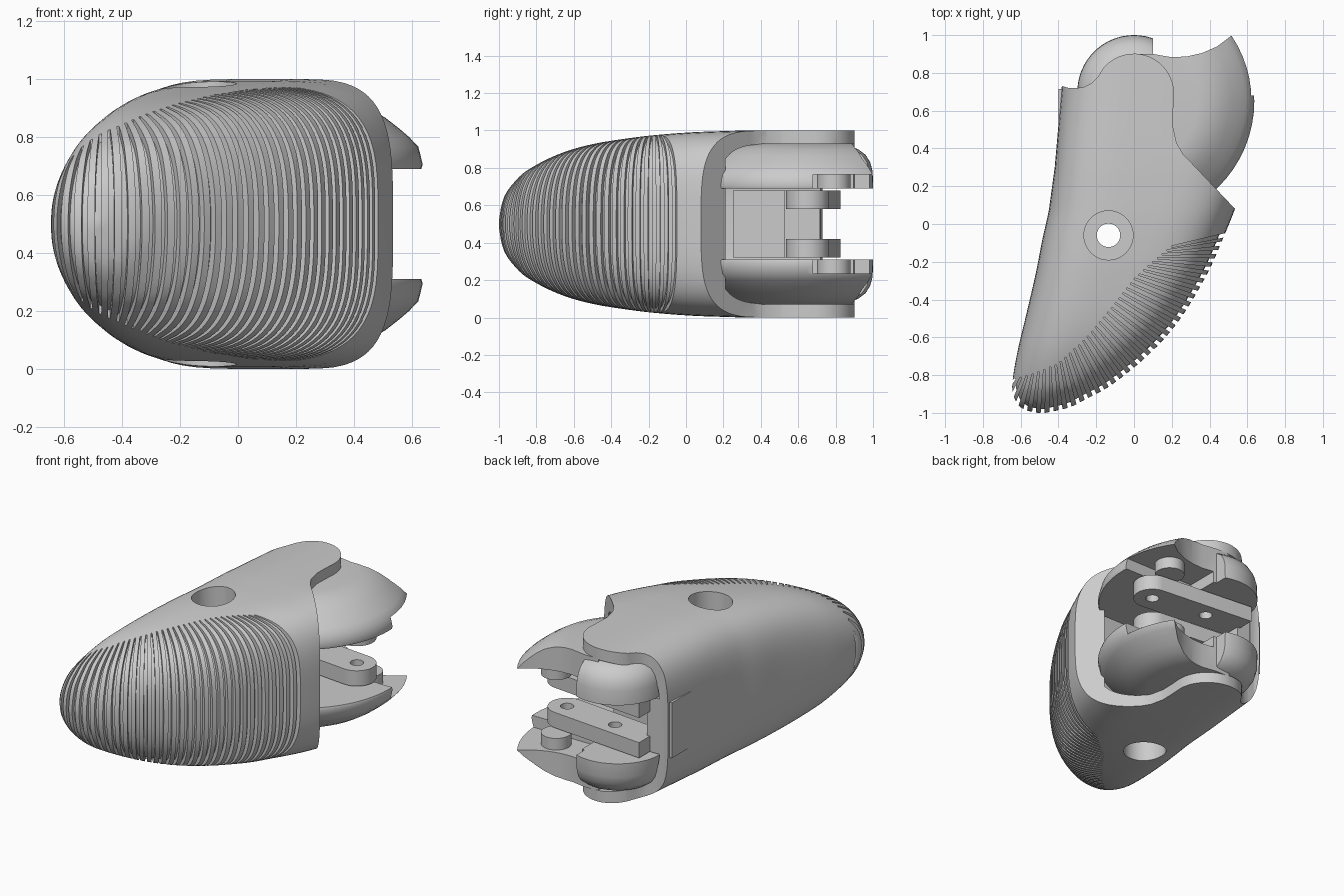
import bpy, bmesh, math
from mathutils import Vector

if "Cube" in bpy.data.objects:
    bpy.data.objects.remove(bpy.data.objects["Cube"])

# All meshes are built around the mid plane (z = 0) and lifted by 0.5
MID = 0.5


def finish(name, bm):
    bmesh.ops.recalc_face_normals(bm, faces=bm.faces)
    me = bpy.data.meshes.new(name)
    bm.to_mesh(me)
    bm.free()
    ob = bpy.data.objects.new(name, me)
    bpy.context.collection.objects.link(ob)
    ob.location.z = MID
    return ob


def add_prism(bm, pts, z0, z1):
    lo = [bm.verts.new((x, y, z0)) for x, y in pts]
    hi = [bm.verts.new((x, y, z1)) for x, y in pts]
    bm.faces.new(lo)
    bm.faces.new(hi)
    n = len(pts)
    for i in range(n):
        j = (i + 1) % n
        bm.faces.new((lo[i], lo[j], hi[j], hi[i]))


def prism(name, pts, z0, z1):
    bm = bmesh.new()
    add_prism(bm, pts, z0, z1)
    return finish(name, bm)


def box(name, x0, x1, y0, y1, z0, z1):
    return prism(name, [(x0, y0), (x1, y0), (x1, y1), (x0, y1)], z0, z1)


def arc(cx, cy, r, a0, a1, n):
    return [(cx + r * math.cos(math.radians(a0 + (a1 - a0) * i / n)),
             cy + r * math.sin(math.radians(a0 + (a1 - a0) * i / n))) for i in range(n + 1)]


def cylinder(name, cx, cy, r, z0, z1):
    return prism(name, arc(cx, cy, r, 0, 360, 40)[:-1], z0, z1)


def dome(name, cx, cy, profile, seg=64):
    # stacked rings of (radius, z), capped at both ends
    bm = bmesh.new()
    rings = []
    for r, z in profile:
        rings.append([bm.verts.new((x, y, z)) for x, y in arc(cx, cy, r, 0, 360, seg)[:-1]])
    for a, b in zip(rings, rings[1:]):
        for i in range(seg):
            j = (i + 1) % seg
            bm.faces.new((a[i], a[j], b[j], b[i]))
    bm.faces.new(rings[0])
    bm.faces.new(rings[-1])
    return finish(name, bm)


def boolean(ob, cutter, op='DIFFERENCE'):
    m = ob.modifiers.new('cut', 'BOOLEAN')
    m.operation, m.solver, m.object = op, 'EXACT', cutter
    apply_all(ob)
    bpy.data.objects.remove(cutter)


def select(ob):
    bpy.ops.object.select_all(action='DESELECT')
    bpy.context.view_layer.objects.active = ob
    ob.select_set(True)


def apply_all(ob):
    select(ob)
    for m in list(ob.modifiers):
        bpy.ops.object.modifier_apply(modifier=m.name)


def smooth(ob, angle=35):
    select(ob)
    bpy.ops.object.shade_smooth_by_angle(angle=math.radians(angle))


def mirror(ob):
    m = ob.modifiers.new('mirror', 'MIRROR')
    m.use_axis = (False, False, True)
    m.use_mirror_merge = False
    apply_all(ob)


# Fingertip sections: y, left x, right x, half height, roundness exponent
KEYS = [(-1, -.51, -.47, .02, 2), (-.99, -.56, -.42, .085, 2), (-.97, -.6, -.34, .15, 2),
        (-.93, -.63, -.26, .21, 2.1), (-.86, -.645, -.13, .28, 2.3), (-.69, -.62, .08, .37, 2.7),
        (-.51, -.578, .24, .425, 3), (-.26, -.52, .39, .465, 3.4), (-.08, -.485, .47, .483, 3.5),
        (.08, -.45, .535, .493, 3.7), (.3, -.42, .61, .5, 4), (1.1, -.35, .8, .5, 4)]


def fingertip(name, d=0.0, seg=72, sub=4):
    # superellipse loft along y, shrunk by d
    rows = []
    for i in range(len(KEYS) - 1):
        p1, p2 = KEYS[i], KEYS[i + 1]
        for s in range(sub):
            t = s / sub
            if i == 0 or i >= len(KEYS) - 3:
                rows.append([a + (b - a) * t for a, b in zip(p1, p2)])
            else:
                p0, p3 = KEYS[i - 1], KEYS[i + 2]
                h = p2[0] - p1[0]
                row = []
                for a0, a, b, b0 in zip(p0, p1, p2, p3):
                    m1 = (b - a0) / (p2[0] - p0[0]) * h
                    m2 = (b0 - a) / (p3[0] - p1[0]) * h
                    row.append((2*t**3 - 3*t*t + 1)*a + (t**3 - 2*t*t + t)*m1
                               + (3*t*t - 2*t**3)*b + (t**3 - t*t)*m2)
                rows.append(row)
    rows.append(list(KEYS[-1]))
    bm = bmesh.new()
    rings = []
    for y, xl, xr, h, e in rows:
        c, a = (xl + xr) / 2, (xr - xl) / 2
        a, h = a * a / (a + d), h * h / (h + d)
        ring = []
        for k in range(seg):
            u = 2 * math.pi * (k + .5) / seg
            cu, su = math.cos(u), math.sin(u)
            ring.append(bm.verts.new((c + a * math.copysign(abs(cu) ** (2 / e), cu), y + d,
                                      h * math.copysign(abs(su) ** (2 / e), su))))
        rings.append(ring)
    for p, q in zip(rings, rings[1:]):
        for i in range(seg):
            j = (i + 1) % seg
            bm.faces.new((p[i], p[j], q[j], q[i]))
    bm.faces.new(rings[0])
    bm.faces.new(rings[-1])
    return finish(name, bm)


def resample(pts, n):
    v = [Vector(p) for p in pts]
    lens = [(b - a).length for a, b in zip(v, v[1:])]
    out = []
    for k in range(n):
        s, i = sum(lens) * k / (n - 1), 0
        while i < len(lens) - 1 and s > lens[i]:
            s -= lens[i]
            i += 1
        out.append(v[i].lerp(v[i + 1], min(1, s / lens[i])))
    return out


# Fan of grip grooves: tapered slabs with the inner core removed from each
starts = resample([(.2, -.12), (.1, -.2), (0, -.29), (-.1, -.42), (-.25, -.6), (-.4, -.74),
                   (-.55, -.8), (-.63, -.82)], 35)
ends = resample([(.48, -.06), (.39, -.26), (.24, -.51), (.08, -.69), (-.13, -.86), (-.26, -.93),
                 (-.5, -1), (-.62, -.95), (-.67, -.87)], 35)
bm = bmesh.new()
for a, b in zip(starts, ends):
    f = (b - a).normalized()
    s = Vector((-f.y, f.x))
    b = b + f * .06
    add_prism(bm, [a - s * .004, b - s * .012, b + s * .012, a + s * .004], -.7, .7)
grooves = finish('groove_cutter', bm)

# Shell with side ears, cut to its top outline, then refilled under the grooves
outline = [(-.9, -1.3), (.8, -1.3), (.8, 0), (.535, .08), (.26, .37), (.225, .43), (.205, .52), (.207, .6)]
outline += arc(0, .69, .212, 0, 140, 16)
outline += [(-.19, .78), (-.225, .745), (-.26, .727), (-.3, .72), (-.345, .72), (-.38, .73), (-.9, .73)]
shell = fingertip('fingertip_shell')
boolean(shell, prism('outline_cutter', outline, -.8, .8), 'INTERSECT')
boolean(shell, grooves)
core = fingertip('groove_core', .02)
boolean(core, box('core_limit', -1, 1, -1.2, .0, -1, 1), 'INTERSECT')
boolean(shell, core, 'UNION')

# Open socket at the back, pin hole with counterbores
cavity = fingertip('cavity_cutter', .085)
boolean(cavity, box('cavity_limit', -1, .41, .12, 2, -1, 1), 'INTERSECT')
boolean(shell, cavity)
boolean(shell, cylinder('pin_cutter', -.135, -.06, .062, -.9, .9))
for z0, z1 in ((.33, .9), (-.9, -.33)):
    boolean(shell, cylinder('bore_cutter', -.135, -.06, .13, z0, z1))
smooth(shell)

# Flared knuckle guards, upper and lower
guard = dome('knuckle_guard', 0, .65, [(.34, .43), (.4, .42), (.46, .397), (.51, .365), (.555, .33),
             (.59, .3), (.622, .266), (.63, .235), (.637, .205), (.632, .19)])
boolean(guard, prism('guard_outline', [(0, .15), (.8, .15), (.8, 1), (.52, 1), (.44, .94), (.36, .905),
                     (.28, .887), (.2, .883), (.1, .9), (0, .9)], 0, .8), 'INTERSECT')
boolean(guard, box('guard_step', .12, 1, .68, 1.2, 0, .265))
mirror(guard)
smooth(guard)

# Rounded knuckle lobes
lobe = dome('knuckle_lobe', 0, .7, [(.1, .43), (.17, .42), (.22, .4), (.26, .37),
            (.285, .33), (.298, .28), (.3, .19)])
boolean(lobe, box('lobe_limit', -1, .1, 0, 2, 0, 1), 'INTERSECT')
mirror(lobe)
smooth(lobe)

# Small bosses under the guards
boss = cylinder('guard_boss', .38, .79, .09, .19, .28)
mirror(boss)
smooth(boss)

# Link arms with two holes each, slightly tilted
arm = prism('link_arm', arc(.4, .65, .115, -97, 83, 20) + [(-.24, .825), (-.24, .6)], .08, .18)
for x, y in ((.02, .7), (.4, .65)):
    boolean(arm, cylinder('arm_hole', x, y, .04, 0, .5))
mirror(arm)
smooth(arm)

# Solid core inside the socket that carries the arms
box('socket_core', -.4, .15, .25, .53, -.18, .18)
box('arm_root', -.4, -.22, .5, .715, -.18, .18)
